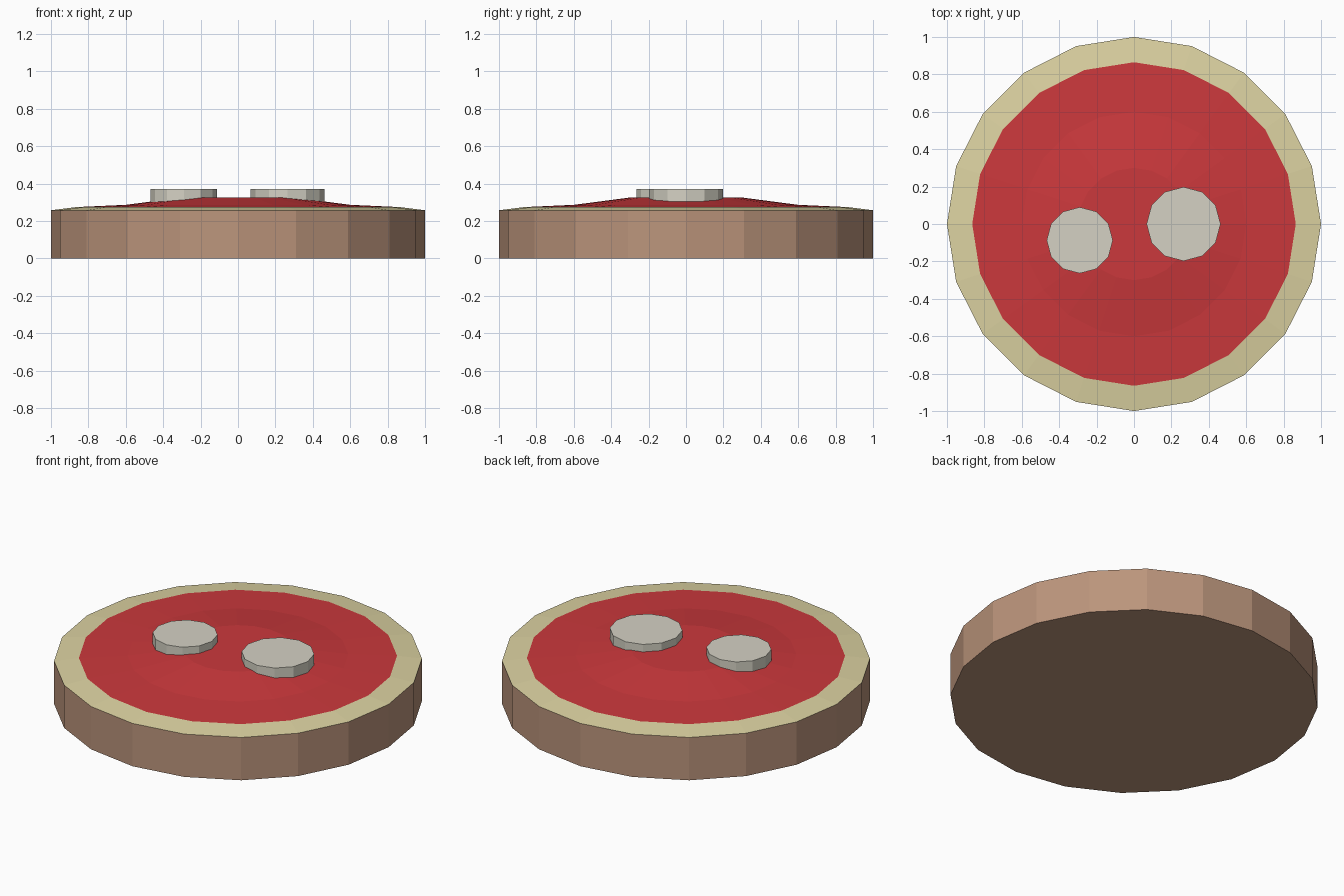
import bpy
import math

if "Cube" in bpy.data.objects:
    bpy.data.objects.remove(bpy.data.objects["Cube"])

SIDES = 20


def material(name, rgb):
    m = bpy.data.materials.new(name)
    m.diffuse_color = (*rgb, 1)
    m.use_nodes = True
    m.node_tree.nodes["Principled BSDF"].inputs["Base Color"].default_value = m.diffuse_color
    return m


def lathe(name, profile, sides, mat, location=(0, 0, 0), cap_bottom=False, cap_top=False):
    """Stack of rings (radius, z), listed from the bottom/outside up and inward."""
    verts = [(r * math.cos(2 * math.pi * i / sides), r * math.sin(2 * math.pi * i / sides), z)
             for r, z in profile for i in range(sides)]
    faces = []
    for k in range(len(profile) - 1):
        a, b = k * sides, (k + 1) * sides
        for i in range(sides):
            j = (i + 1) % sides
            faces.append((a + i, a + j, b + j, b + i))
    if cap_bottom:
        faces.append(tuple(reversed(range(sides))))
    if cap_top:
        last = (len(profile) - 1) * sides
        faces.append(tuple(range(last, last + sides)))
    mesh = bpy.data.meshes.new(name)
    mesh.from_pydata(verts, [], faces)
    mesh.materials.append(mat)
    obj = bpy.data.objects.new(name, mesh)
    obj.location = location
    bpy.context.collection.objects.link(obj)
    return obj


crust_brown = material("crust_brown", (0.50, 0.30, 0.20))
dough_cream = material("dough_cream", (0.72, 0.65, 0.36))
sauce_red = material("sauce_red", (0.60, 0.04, 0.045))
topping_grey = material("topping_grey", (0.66, 0.64, 0.55))

# Brown base: side wall and underside
lathe("crust_base", [(1, 0), (1, 0.257)], SIDES, crust_brown, cap_bottom=True)
# Cream rim, sloping gently inward
lathe("dough_rim", [(1, 0.257), (0.865, 0.274)], SIDES, dough_cream)
# Red stepped dome with a flat centre
lathe("sauce", [(0.865, 0.274), (0.6, 0.286), (0.3, 0.325)], SIDES, sauce_red, cap_top=True)

# Two round toppings sunk into the dome
for name, x, y, r in (("topping_left", -0.29, -0.087, 0.177),
                      ("topping_right", 0.265, 0.0, 0.198)):
    lathe(name, [(r, 0.29), (r, 0.37)], 12, topping_grey, (x, y, 0), True, True)
